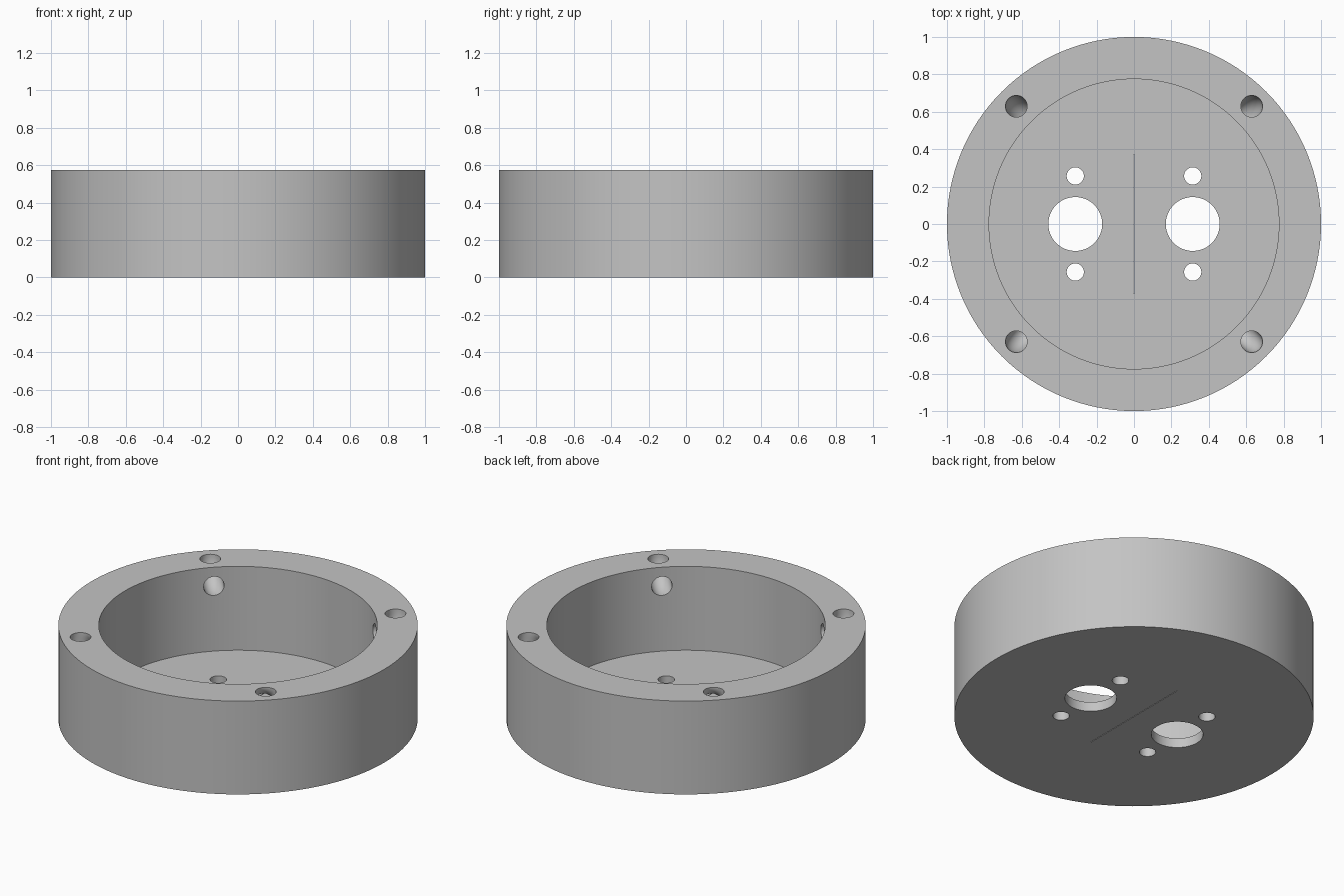
import bpy
from math import cos, sin, pi, radians

cube = bpy.data.objects.get("Cube")
if cube:
    bpy.data.objects.remove(cube, do_unlink=True)

HEIGHT, FLOOR = 0.573, 0.058
OUTER, INNER = 1.0, 0.775


def cylinder(radius, z0, z1, x=0, y=0, sides=48):
    bpy.ops.mesh.primitive_cylinder_add(
        vertices=sides, radius=radius, depth=z1 - z0, location=(x, y, (z0 + z1) / 2))
    return bpy.context.object


def cut(target, cutter):
    """Subtract the cutter from the target and discard it."""
    mod = target.modifiers.new("cut", 'BOOLEAN')
    mod.operation, mod.solver, mod.object = 'DIFFERENCE', 'EXACT', cutter
    bpy.ops.object.select_all(action='DESELECT')
    bpy.context.view_layer.objects.active = target
    target.select_set(True)
    bpy.ops.object.modifier_apply(modifier=mod.name)
    bpy.data.objects.remove(cutter, do_unlink=True)


# Round body with an open pocket
body = cylinder(OUTER, 0, HEIGHT, sides=128)
body.name = "round_housing"
cut(body, cylinder(INNER, FLOOR, HEIGHT + 0.2, sides=128))

# Two large floor holes, each with a pair of small screw holes
for x in (-0.314, 0.314):
    cut(body, cylinder(0.144, -0.1, 0.2, x, sides=64))
    for y in (-0.257, 0.257):
        cut(body, cylinder(0.046, -0.1, 0.2, x, y))

# Hairline slit across the floor
bpy.ops.mesh.primitive_cube_add(size=1, location=(0, 0, 0.05))
slit = bpy.context.object
slit.dimensions = (0.003, 0.745, 0.3)
cut(body, slit)

# Curved channels from the rim top round to the inner wall
for i in range(4):
    a = radians(45 + 90 * i)
    bpy.ops.mesh.primitive_torus_add(
        location=(INNER * cos(a), INNER * sin(a), HEIGHT), rotation=(pi / 2, 0, a),
        major_radius=0.115, minor_radius=0.058, major_segments=64, minor_segments=32)
    cut(body, bpy.context.object)

# Plain grey finish
grey = bpy.data.materials.new("plain_grey")
grey.use_nodes = True
colour = (0.55, 0.55, 0.55, 1)
grey.diffuse_color = colour
grey.node_tree.nodes["Principled BSDF"].inputs["Base Color"].default_value = colour
body.data.materials.clear()
body.data.materials.append(grey)

bpy.ops.object.select_all(action='DESELECT')
body.select_set(True)
bpy.context.view_layer.objects.active = body
bpy.ops.object.shade_smooth_by_angle(angle=radians(30))
